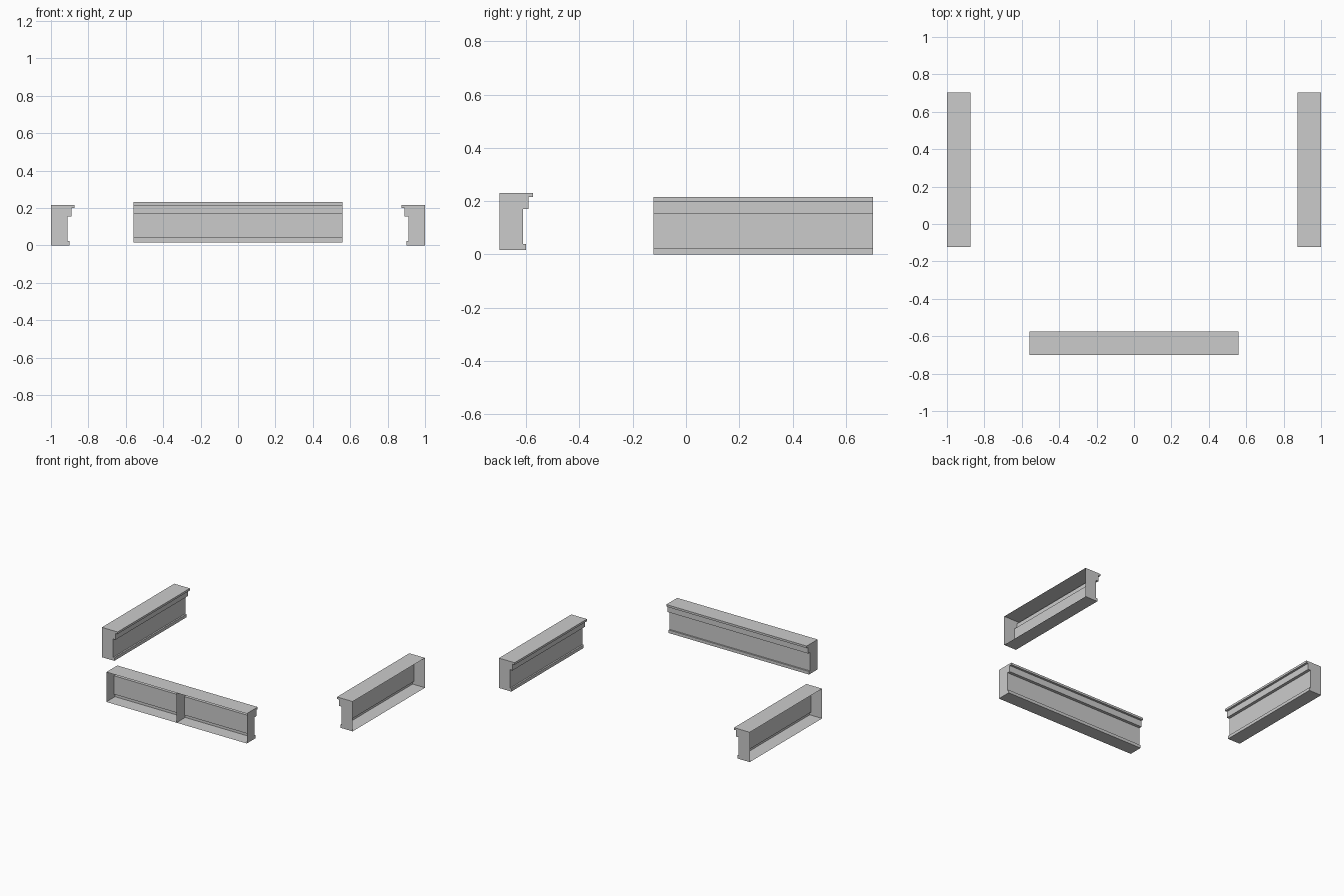
import bpy, bmesh
from math import pi
from mathutils import Matrix

if "Cube" in bpy.data.objects:
    bpy.data.objects.remove(bpy.data.objects["Cube"])

# Counter cross-section (depth, height), from the open back round the moulded face
PROFILE = [(0, 0), (.099, 0), (.099, .022), (.088, .022), (.088, .155),
           (.109, .155), (.109, .200), (.125, .200), (.125, .215), (0, .215)]


def counter(name, stations, location, angle):
    """Open-backed shell along local x, with a panel at every station."""
    bm = bmesh.new()
    rings = [[bm.verts.new((x, d, z)) for d, z in PROFILE] for x in stations]
    # Base, moulded front and worktop; the back stays open
    for a, b in zip(rings, rings[1:]):
        for i in range(len(PROFILE) - 1):
            bm.faces.new((a[i], a[i + 1], b[i + 1], b[i]))
    # End panels and dividers
    for i, ring in enumerate(rings):
        bm.faces.new(ring[::-1] if i == 0 else ring)
    bm.transform(Matrix.Translation(location) @ Matrix.Rotation(angle, 4, 'Z'))
    mesh = bpy.data.meshes.new(name)
    bm.to_mesh(mesh)
    bm.free()
    obj = bpy.data.objects.new(name, mesh)
    bpy.context.collection.objects.link(obj)
    return obj


# Long counter with a middle divider, slightly raised
counter("front_counter", [-.56, 0, .56], (0, -.70, .016), 0)

# Two side counters facing each other
for side, x, angle in (("left", -1, -pi / 2), ("right", 1, pi / 2)):
    counter(side + "_counter", [-.412, .412], (x, .29, 0), angle)
